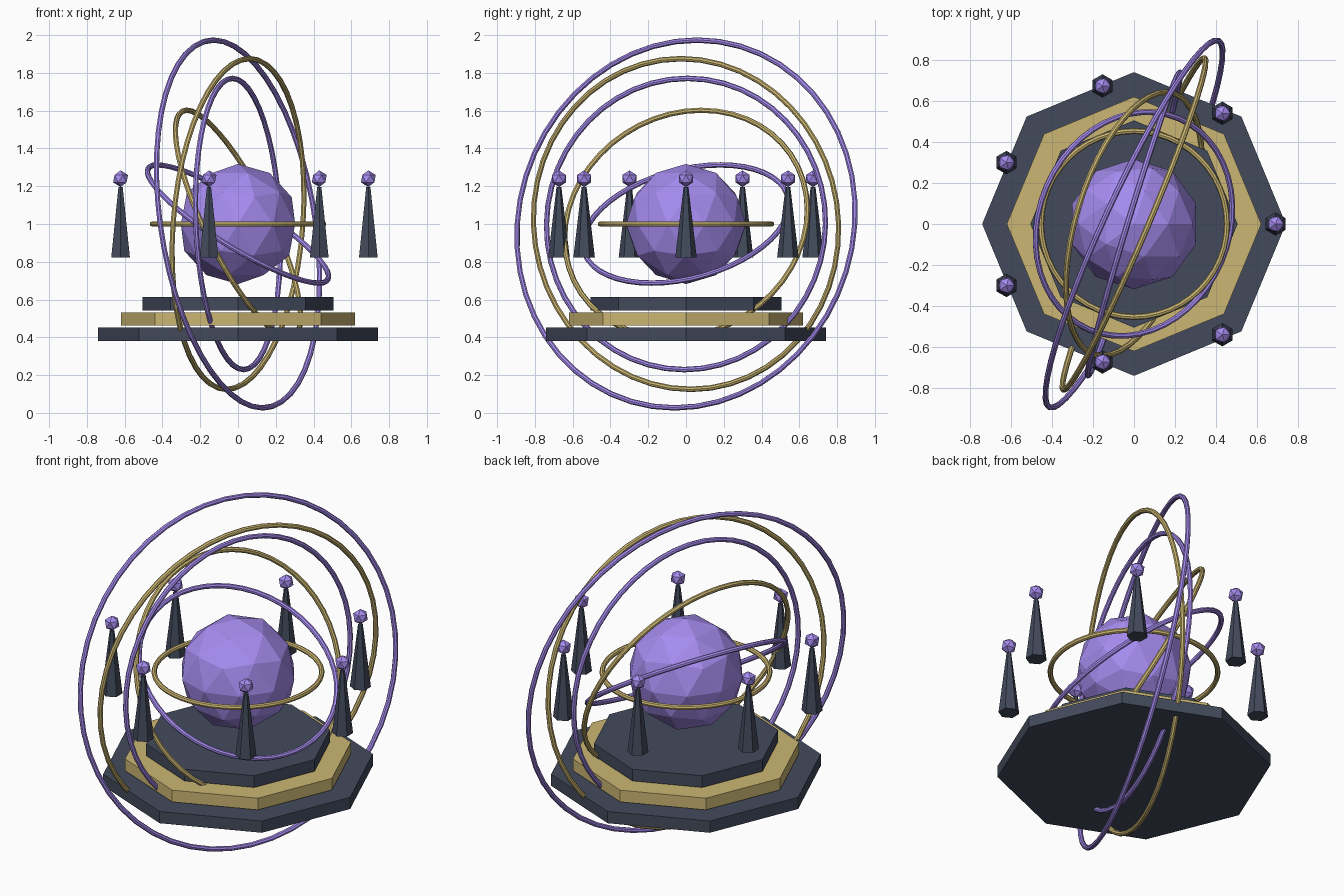
import bpy
from math import cos, sin, pi
from mathutils import Vector

if "Cube" in bpy.data.objects:
    bpy.data.objects.remove(bpy.data.objects["Cube"])


def make_mat(name, rgb):
    m = bpy.data.materials.new(name)
    m.diffuse_color = (*rgb, 1)
    m.use_nodes = True
    m.node_tree.nodes["Principled BSDF"].inputs["Base Color"].default_value = m.diffuse_color
    return m


PURPLE = make_mat("violet", (0.38, 0.26, 0.86))
GOLD = make_mat("gold", (0.60, 0.47, 0.17))
DARK = make_mat("slate", (0.055, 0.068, 0.105))


def finish(name, mat):
    ob = bpy.context.object
    ob.name = name
    ob.data.materials.append(mat)
    return ob


C = Vector((0, 0, 1.0))

# faceted core
bpy.ops.mesh.primitive_ico_sphere_add(subdivisions=2, radius=0.318, location=C)
finish("core", PURPLE)

# stacked octagonal base tiers, with thin gaps between them
for i, (r, mat) in enumerate([(0.74, DARK), (0.62, GOLD), (0.505, DARK)]):
    bpy.ops.mesh.primitive_cylinder_add(vertices=8, radius=r, depth=0.07,
                                        location=(0, 0, 0.416 + 0.081 * i))
    finish(f"base_tier_{i + 1}", mat)

# tilted orbit rings: axis direction of each, innermost first
axes = [(0, 0, 1), (0.515, -0.22, 0.83), (0.867, -0.26, 0.425),
        (0.958, -0.29, 0.04), (0.916, -0.39, -0.075), (0.90, -0.415, 0.145)]
for i, n in enumerate(axes):
    rot = Vector(n).to_track_quat('Z', 'Y').to_euler()
    bpy.ops.mesh.primitive_torus_add(major_radius=0.453 + 0.1062 * i, minor_radius=0.0145,
                                     major_segments=48, minor_segments=8,
                                     location=C, rotation=rot)
    finish(f"orbit_ring_{i + 1}", PURPLE if i % 2 else GOLD)

# floating spikes with gem tips around the core
for i in range(7):
    a = 2 * pi * i / 7
    x, y = 0.69 * cos(a), 0.69 * sin(a)
    bpy.ops.mesh.primitive_cone_add(vertices=6, radius1=0.057, radius2=0.013, depth=0.372,
                                    location=(x, y, 1.009))
    finish(f"spike_{i + 1}", DARK)
    bpy.ops.mesh.primitive_ico_sphere_add(subdivisions=1, radius=0.044, location=(x, y, 1.24))
    finish(f"spike_gem_{i + 1}", PURPLE)
